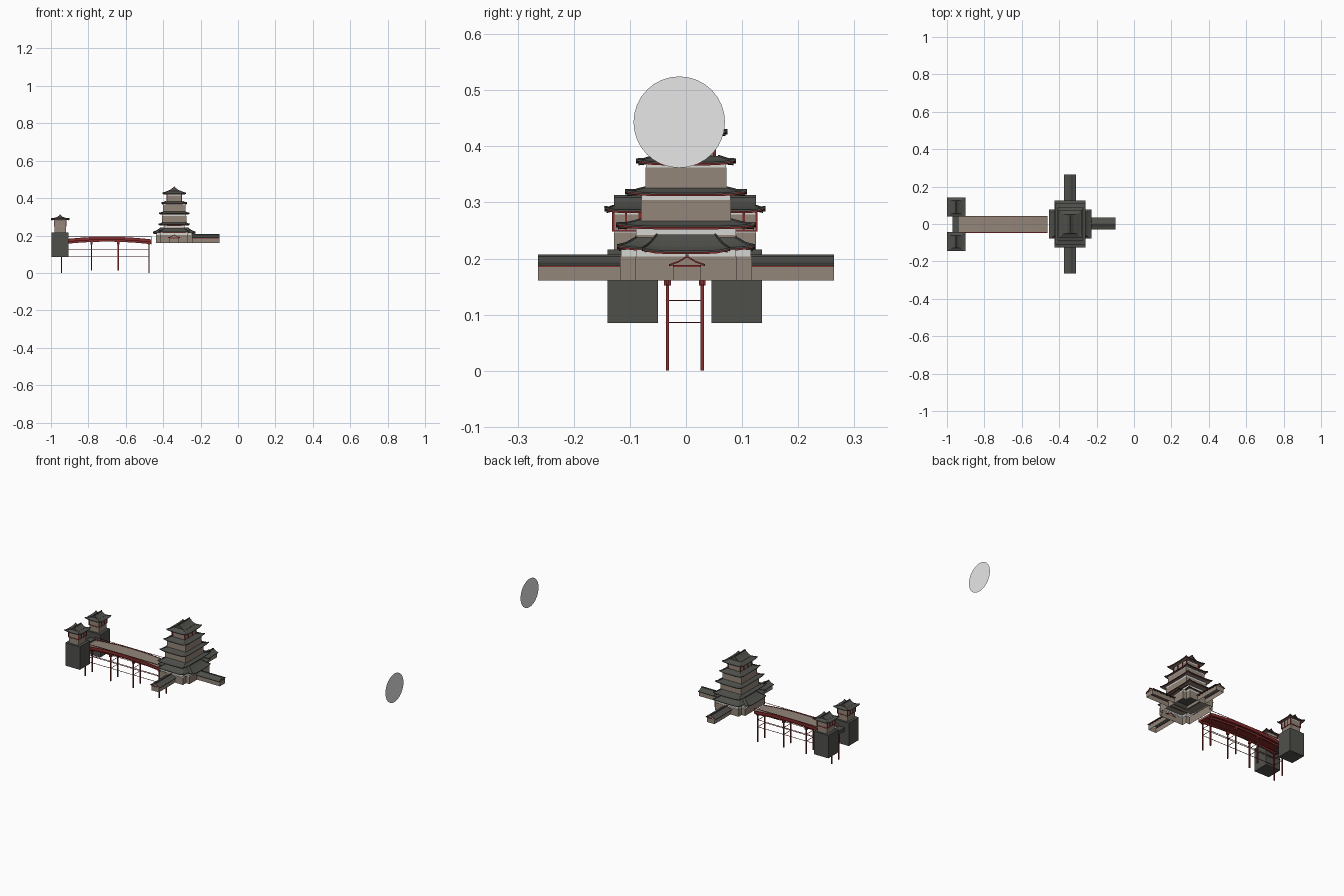
import bpy, bmesh, math
from mathutils import Vector

if "Cube" in bpy.data.objects:
    bpy.data.objects.remove(bpy.data.objects["Cube"])

def mat(name, rgb):
    m = bpy.data.materials.new(name)
    m.diffuse_color = (*rgb, 1)
    m.use_nodes = True
    m.node_tree.nodes["Principled BSDF"].inputs["Base Color"].default_value = m.diffuse_color
    return m

TILE = mat("dark grey tile", (0.078, 0.08, 0.071))
WALL = mat("taupe wall", (0.295, 0.237, 0.193))
RED = mat("red timber", (0.24, 0.025, 0.025))
WHITE = mat("pale plaster", (0.66, 0.66, 0.64))
MOON = mat("moon white", (0.8, 0.8, 0.8))

def finish(bm, name, mats):
    bmesh.ops.recalc_face_normals(bm, faces=bm.faces)
    me = bpy.data.meshes.new(name)
    bm.to_mesh(me)
    bm.free()
    for m in mats:
        me.materials.append(m)
    ob = bpy.data.objects.new(name, me)
    bpy.context.collection.objects.link(ob)
    return ob

def box(name, x, y, z, m, hollow=False):
    """Box from (min, max) ranges; hollow leaves out top and bottom."""
    bm = bmesh.new()
    bmesh.ops.create_cube(bm, size=1)
    for v in bm.verts:
        v.co = [(r[0] + r[1]) / 2 + c * (r[1] - r[0]) for r, c in zip((x, y, z), v.co)]
    if hollow:
        bm.normal_update()
        bmesh.ops.delete(bm, geom=[f for f in bm.faces if abs(f.normal.z) > 0.5], context='FACES')
    return finish(bm, name, [m])

def beams(name, pairs, w, m):
    """Square bars between pairs of points, in one object."""
    bm = bmesh.new()
    for p, q in pairs:
        p, q = Vector(p), Vector(q)
        d = q - p
        made = bmesh.ops.create_cube(bm, size=1)["verts"]
        rot = d.to_track_quat('Z', 'Y')
        for v in made:
            v.co = (p + q) / 2 + rot @ Vector((v.co.x * w, v.co.y * w, v.co.z * d.length))
    return finish(bm, name, [m])

def ring_pts(hx, hy, n=8):
    """Points round a rectangle with a corner factor from 0 to 1."""
    out = []
    c = [(-hx, -hy), (hx, -hy), (hx, hy), (-hx, hy)]
    for i in range(4):
        a, b = c[i], c[(i + 1) % 4]
        for k in range(n):
            s = k / n
            out.append((a[0] + (b[0] - a[0]) * s, a[1] + (b[1] - a[1]) * s, abs(2 * s - 1) ** 5))
    return out

def skirt_roof(name, cx, cy, eave, top, z0, z1, lift=0.005):
    """Curved hipped skirt roof with raised corners, red eave and taupe soffit."""
    bm = bmesh.new()
    levels = [(top[0], top[1], z0 + 0.002, 0, 1)]              # soffit inner edge
    levels.append((eave[0] - 0.004, eave[1] - 0.004, z0 - 0.001, lift, 1))
    levels.append((eave[0] - 0.004, eave[1] - 0.004, z0 + 0.002, lift, 2))
    levels.append((eave[0], eave[1], z0 + 0.002, lift, 0))
    levels.append((eave[0], eave[1], z0 + 0.005, lift, 0))
    for t in (0.33, 0.66, 1):
        levels.append((eave[0] + (top[0] - eave[0]) * t, eave[1] + (top[1] - eave[1]) * t,
                       z0 + 0.005 + (z1 - z0 - 0.005) * t ** 1.3, lift * (1 - t) ** 2, 0))
    prev = None
    for hx, hy, z, lf, mi in levels:
        cur = [bm.verts.new((cx + x, cy + y, z + lf * c)) for x, y, c in ring_pts(hx, hy)]
        if prev:
            for i in range(len(cur)):
                j = (i + 1) % len(cur)
                bm.faces.new((prev[i], prev[j], cur[j], cur[i])).material_index = mi
        prev = cur
    bm.faces.new(prev)
    finish(bm, name, [TILE, WALL, RED])
    # hip ridges
    hips = []
    for sx in (-1, 1):
        for sy in (-1, 1):
            e = (cx + sx * (eave[0] - 0.001), cy + sy * (eave[1] - 0.001), z0 + 0.005 + lift)
            mid = (cx + sx * (eave[0] + top[0]) / 2, cy + sy * (eave[1] + top[1]) / 2,
                   z0 + 0.005 + (z1 - z0 - 0.005) * 0.41 + lift / 4)
            hips += [(e, mid), (mid, (cx + sx * top[0], cy + sy * top[1], z1))]
    beams(name + "_hips", hips, 0.003, TILE)

def gable_roof(name, a, b, hw, z0, z1, fill=None):
    """Curved gable roof, ridge from a to b, red gable edges, optional filled gable."""
    a, b = Vector((*a, 0)), Vector((*b, 0))
    d = (b - a).normalized()
    side = Vector((0, 0, 1)).cross(d)
    prof = [(-1, 0), (-0.5, 0.36), (0, 1), (0.5, 0.36), (1, 0)]
    thick = 0.003
    bm = bmesh.new()
    ends = []
    for p in (a, b):
        up = [bm.verts.new(p + side * s * hw + Vector((0, 0, z0 + thick + (z1 - z0 - thick) * h))) for s, h in prof]
        low = [bm.verts.new(v.co - Vector((0, 0, thick))) for v in up]
        ends.append(up + low[::-1])
    for i in range(10):
        j = (i + 1) % 10
        bm.faces.new((ends[0][i], ends[0][j], ends[1][j], ends[1][i]))
    for e in ends:
        for k in range(4):
            bm.faces.new((e[k], e[k + 1], e[8 - k], e[9 - k])).material_index = 1
    # recessed gable wall
    if fill:
        for e, s in zip(ends, (1, -1)):
            bm.faces.new([bm.verts.new(v.co + d * s * 0.005) for v in e[5:]]).material_index = 2
    finish(bm, name, [TILE, RED, fill or WALL])
    ridge = Vector((0, 0, z1))
    beams(name + "_ridge", [(a + ridge, b + ridge)], 0.005, TILE)

def crown_roof(name, cx, cy, eave, z0, zm, z1, gx, gy):
    """Hip and gable roof: skirt below, gable above, ridge along y."""
    skirt_roof(name + "_skirt", cx, cy, eave, (gx, gy), z0, zm)
    gable_roof(name + "_gable", (cx, cy - gy), (cx, cy + gy), gx + 0.002, zm - 0.003, z1, TILE)

def storey(name, cx, cy, hx, hy, z0, z1, band=0.01):
    """Taupe storey with a pale band under the roof."""
    box(name + "_wall", (cx - hx, cx + hx), (cy - hy, cy + hy), (z0, z1 - band), WALL, True)
    box(name + "_band", (cx - hx + 0.001, cx + hx - 0.001), (cy - hy + 0.001, cy + hy - 0.001),
        (z1 - band, z1), WHITE, True)

def posts(name, cx, cy, hx, hy, z0, z1, w=0.005):
    pts = [(sx * hx, sy * hy) for sx in (-1, 1) for sy in (-1, -0.35, 0.35, 1)]
    beams(name, [((cx + x, cy + y, z0), (cx + x, cy + y, z1)) for x, y in pts], w, RED)

# --- Main pagoda: cross-shaped open ground storey ---
CX = -0.341

def cross_wall(name, z0, z1, m, w=(0.097, 0.09), l=(0.075, 0.118)):
    q = [(w[0], 0), (w[0], w[1]), (l[0], w[1]), (l[0], l[1])]
    pts = q[1:] + [(-x, y) for x, y in q[:0:-1]]
    pts += [(-x, -y) for x, y in q[1:]] + [(x, -y) for x, y in q[:0:-1]]
    bm = bmesh.new()
    lo, hi = ([bm.verts.new((CX + x, y, z)) for x, y in pts] for z in (z0, z1))
    for i in range(len(pts)):
        j = (i + 1) % len(pts)
        bm.faces.new((lo[i], lo[j], hi[j], hi[i]))
    finish(bm, name, [m])

cross_wall("ground_storey_wall", 0.161, 0.204, WALL)
cross_wall("ground_storey_band", 0.204, 0.216, WHITE, (0.095, 0.088), (0.073, 0.116))
skirt_roof("porch_roof", CX, 0, (0.113, 0.078), (0.07, 0.052), 0.209, 0.243)
skirt_roof("ground_roof", CX, 0, (0.083, 0.123), (0.055, 0.088), 0.214, 0.238)
storey("second_storey", CX, 0, 0.056, 0.09, 0.22, 0.256, 0.014)
skirt_roof("second_roof", CX, 0, (0.083, 0.125), (0.06, 0.08), 0.253, 0.27)
storey("third_storey", CX, 0, 0.065, 0.08, 0.263, 0.314, 0.01)
skirt_roof("third_roof", CX, 0, (0.081, 0.109), (0.058, 0.072), 0.312, 0.327)
storey("fourth_storey", CX, 0, 0.06, 0.072, 0.32, 0.368, 0.006)
skirt_roof("fourth_roof", CX, 0, (0.069, 0.089), (0.045, 0.058), 0.367, 0.383)
storey("top_storey", CX, 0, 0.038, 0.05, 0.375, 0.424, 0.01)
posts("top_storey_posts", CX, 0, 0.039, 0.051, 0.38, 0.424)
crown_roof("top_roof", CX, 0, (0.062, 0.074), 0.419, 0.437, 0.462, 0.035, 0.05)

# --- Three covered wings: +y, -y and +x ---
for nm, a, b in (("back_wing", (CX, 0.116), (CX, 0.264)), ("front_wing", (CX, -0.116), (CX, -0.264)),
                 ("right_wing", (-0.246, 0.002), (-0.1, 0.002))):
    def rng(i, w):
        lo, hi = min(a[i], b[i]), max(a[i], b[i])
        return (lo - w, hi + w) if hi - lo < 0.01 else (lo, hi)
    box(nm + "_wall", rng(0, 0.024), rng(1, 0.024), (0.161, 0.185), WALL, True)
    box(nm + "_plate", rng(0, 0.025), rng(1, 0.025), (0.185, 0.188), RED, True)
    gable_roof(nm + "_roof", a, b, 0.032, 0.187, 0.205, WALL)

# --- Arched bridge ---
X0, X1, YC = -0.938, -0.462, -0.002

def arch(name, ya, yb, lo, hi, m):
    """Arched slab spanning the bridge."""
    bm = bmesh.new()
    prev = None
    for i in range(13):
        u = i / 12
        x, zc = X0 + (X1 - X0) * u, 0.177 + 0.014 * (1 - (2 * u - 1) ** 2)
        cur = [bm.verts.new((x, y, zc + h)) for y, h in ((ya, lo), (yb, lo), (yb, hi), (ya, hi))]
        if prev:
            for k in range(4):
                bm.faces.new((prev[k], prev[(k + 1) % 4], cur[(k + 1) % 4], cur[k]))
        else:
            bm.faces.new(cur)
        prev = cur
    bm.faces.new(prev)
    finish(bm, name, [m])

arch("bridge_deck", YC - 0.042, YC + 0.042, -0.006, 0, WALL)
arch("bridge_underside", YC - 0.04, YC + 0.04, -0.014, -0.006, RED)
rails = []
for s in (-1, 1):
    ya, yb = sorted((YC + s * 0.042, YC + s * 0.046))
    arch("bridge_edge", ya, yb, -0.014, 0.002, RED)
    ya, yb = sorted((YC + s * 0.028, YC + s * 0.034))
    arch("bridge_girder", ya, yb, -0.024, -0.014, RED)
    # low handrail with end posts
    y = YC + s * 0.044
    rails.append(((X0, y, 0.194), (X1, y, 0.194)))
    rails += [((x, y, 0.17), (x, y, 0.194)) for x in (X0 + 0.001, -0.82, -0.58, X1 - 0.001)]
beams("bridge_handrail", rails, 0.002, RED)
box("bridge_landing", (-0.97, -0.935), (-0.05, 0.046), (0.163, 0.184), TILE)

# Trestle legs with caps and thin braces
legs, caps, braces = [], [], []
for x, zb in ((-0.944, 0), (-0.783, 0.013), (-0.64, 0.013), (-0.476, 0)):
    for s in (-1, 1):
        y = YC + s * 0.031
        legs.append(((x, y, zb), (x, y, 0.165)))
        caps.append(((x, y, 0.152), (x, y, 0.165)))
    for z in (0.125, 0.086):
        braces.append(((x, YC - 0.031, z), (x, YC + 0.031, z)))
for s in (-1, 1):
    for z in (0.126, 0.086):
        braces.append(((-0.944, YC + s * 0.031, z), (-0.476, YC + s * 0.031, z)))
beams("trestle_legs", legs, 0.006, RED)
beams("trestle_caps", caps, 0.012, RED)
beams("trestle_braces", braces, 0.002, RED)

# --- Pair of gate towers ---
for nm, y in (("back_tower", 0.0905), ("front_tower", -0.0945)):
    x = -0.951
    base = box(nm + "_base", (x - 0.046, x + 0.046), (y - 0.045, y + 0.045), (0.085, 0.216), TILE)
    storey(nm + "_lower", x, y, 0.031, 0.034, 0.216, 0.25, 0.004)
    box(nm + "_floor", (x - 0.034, x + 0.034), (y - 0.037, y + 0.037), (0.248, 0.251), RED)
    storey(nm + "_upper", x, y, 0.032, 0.035, 0.251, 0.286, 0.008)
    posts(nm + "_posts", x, y, 0.032, 0.035, 0.251, 0.285, 0.004)
    crown_roof(nm + "_roof", x, y, (0.049, 0.051), 0.282, 0.294, 0.311, 0.026, 0.034)

# --- Flat moon disc far to the right ---
bm = bmesh.new()
bm.faces.new([bm.verts.new((1.0, -0.012 + 0.0815 * math.cos(k * math.tau / 32),
                            0.443 + 0.0815 * math.sin(k * math.tau / 32))) for k in range(32)])
moon = finish(bm, "moon_disc", [MOON])
if moon.data.polygons[0].normal.x < 0:
    moon.data.flip_normals()
